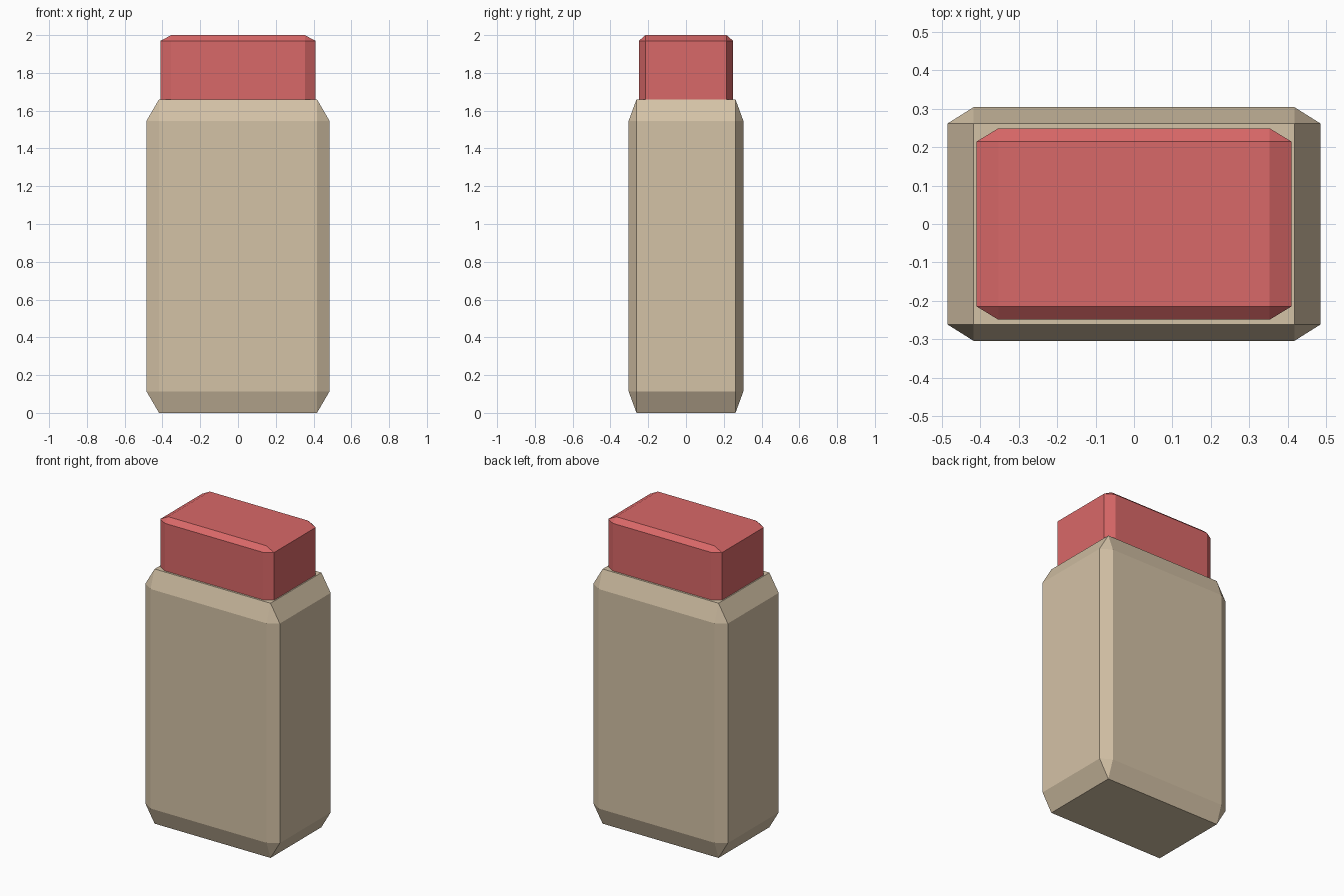
import bpy
import bmesh

default_cube = bpy.data.objects.get("Cube")
if default_cube:
    bpy.data.objects.remove(default_cube, do_unlink=True)


def make_material(name, color):
    mat = bpy.data.materials.new(name)
    mat.use_nodes = True
    mat.diffuse_color = color
    for node in mat.node_tree.nodes:
        if node.type == 'BSDF_PRINCIPLED':
            node.inputs["Base Color"].default_value = color
    return mat


def chamfered_block(name, width, depth, bottom, top, material, chamfer=0.069):
    """Chamfer a unit cube, then stretch it so the chamfers scale per axis."""
    bm = bmesh.new()
    bmesh.ops.create_cube(bm, size=1)
    bmesh.ops.bevel(bm, geom=bm.edges[:], offset=chamfer, segments=1,
                    affect='EDGES', profile=0.5)
    bmesh.ops.scale(bm, vec=(width, depth, top - bottom), verts=bm.verts)
    bmesh.ops.translate(bm, vec=(0, 0, (top + bottom) / 2), verts=bm.verts)
    mesh = bpy.data.meshes.new(name)
    bm.to_mesh(mesh)
    bm.free()
    mesh.materials.append(material)
    obj = bpy.data.objects.new(name, mesh)
    bpy.context.collection.objects.link(obj)
    return obj


tan = make_material("tan", (0.658, 0.539, 0.381, 1))
red = make_material("soft red", (0.694, 0.138, 0.138, 1))

# Tall container body
chamfered_block("body", 0.97, 0.608, 0, 1.66, tan)

# Cap, its lower end sunk into the body
chamfered_block("cap", 0.82, 0.498, 1.565, 2, red)
